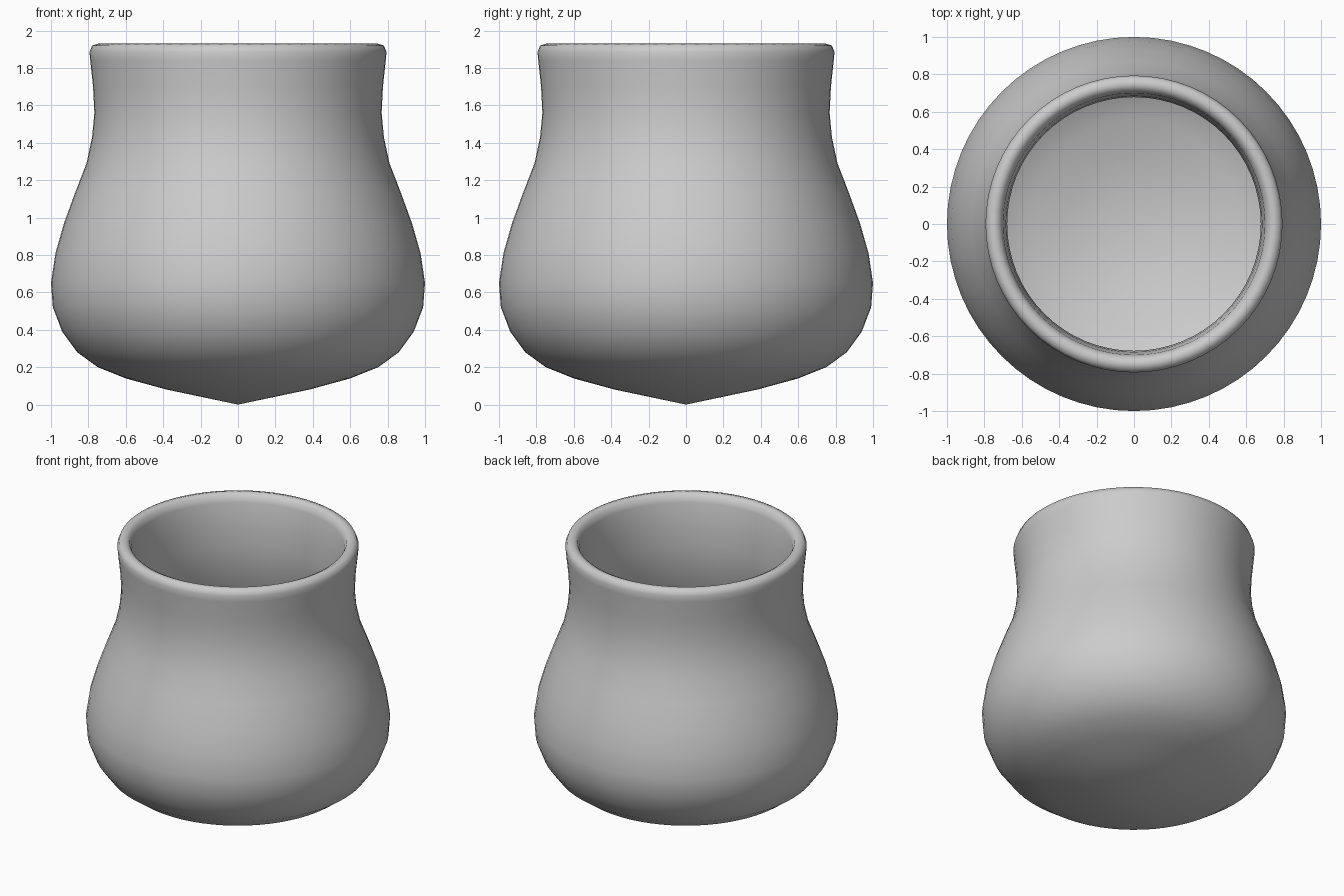
import bpy, bmesh, math

# Outer wall profile (radius, height), from the pointed base up to the rim
outer = [(0, 0), (0.38, 0.08), (0.60, 0.14), (0.75, 0.20), (0.86, 0.28),
         (0.94, 0.39), (0.99, 0.52), (1.0, 0.65), (0.976, 0.81), (0.93, 0.97),
         (0.87, 1.135), (0.81, 1.29), (0.78, 1.43), (0.768, 1.56),
         (0.775, 1.70), (0.79, 1.84), (0.794, 1.885), (0.78, 1.92)]
# Rounded lip, then the inner wall down to the inner floor
inner = [(0.745, 1.93), (0.715, 1.915), (0.70, 1.87), (0.685, 1.70),
         (0.678, 1.56), (0.69, 1.42), (0.725, 1.26), (0.785, 1.10),
         (0.845, 0.94), (0.888, 0.79), (0.91, 0.65), (0.90, 0.54),
         (0.86, 0.43), (0.79, 0.35), (0.69, 0.28), (0.56, 0.23),
         (0.36, 0.175), (0, 0.10)]
SEGMENTS = 64

# Spin the whole profile around the vertical axis
bm = bmesh.new()
verts = [bm.verts.new((r, 0, z)) for r, z in outer + inner]
edges = [bm.edges.new(pair) for pair in zip(verts, verts[1:])]
bmesh.ops.spin(bm, geom=verts + edges, cent=(0, 0, 0), axis=(0, 0, 1),
               angle=2 * math.pi, steps=SEGMENTS, use_duplicate=False)
bmesh.ops.remove_doubles(bm, verts=bm.verts, dist=0.0005)
bmesh.ops.recalc_face_normals(bm, faces=bm.faces)
for face in bm.faces:
    face.smooth = True

mesh = bpy.data.meshes.new("pot")
bm.to_mesh(mesh)
bm.free()
pot = bpy.data.objects.new("pot", mesh)
bpy.context.collection.objects.link(pot)
